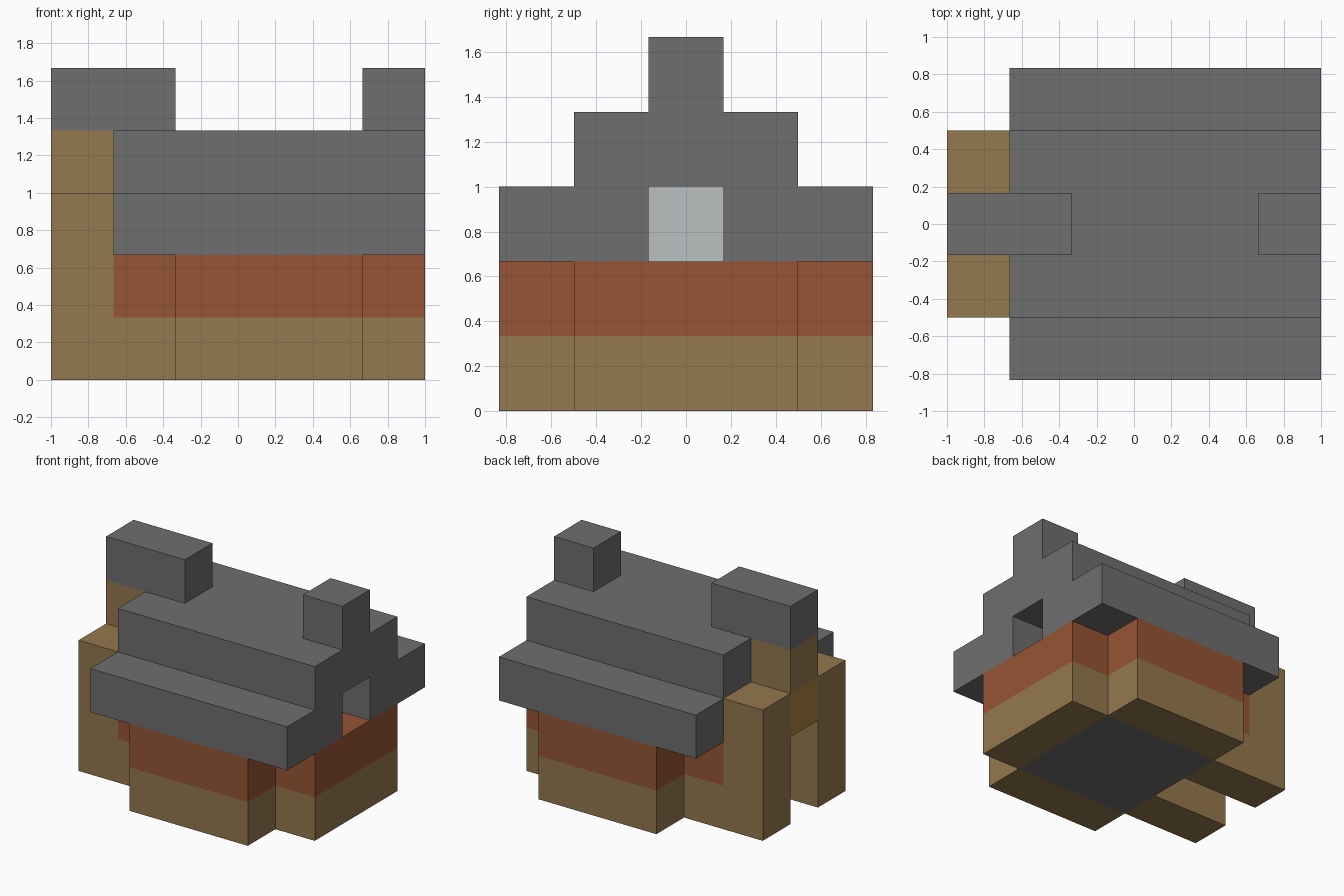
import bpy
import bmesh
from mathutils import Matrix, Vector

if "Cube" in bpy.data.objects:
    bpy.data.objects.remove(bpy.data.objects["Cube"], do_unlink=True)

U = 1 / 3                      # one building block
ORIGIN = Vector((-1, -2.5 * U, 0))


def material(name, r, g, b):
    m = bpy.data.materials.new(name)
    m.use_nodes = True
    m.diffuse_color = (r, g, b, 1)
    bsdf = next(n for n in m.node_tree.nodes if n.type == "BSDF_PRINCIPLED")
    bsdf.inputs["Base Color"].default_value = (r, g, b, 1)
    bsdf.inputs["Roughness"].default_value = 0.9
    return m


stone = material("grey stone", 0.156, 0.156, 0.156)
timber = material("brown timber", 0.296, 0.188, 0.076)
brick = material("orange brick", 0.305, 0.089, 0.034)
ochre = material("ochre wood", 0.39, 0.22, 0.047)
pale = material("pale grey", 0.503, 0.527, 0.527)


def blocks(name, mat, *boxes):
    """Boxes given as (x range, y range, z range) in block units."""
    bm = bmesh.new()
    for spans in boxes:
        lo = Vector([s[0] for s in spans]) * U + ORIGIN
        hi = Vector([s[1] for s in spans]) * U + ORIGIN
        bmesh.ops.create_cube(bm, size=1, matrix=Matrix.LocRotScale(
            (lo + hi) / 2, None, hi - lo))
    mesh = bpy.data.meshes.new(name)
    bm.to_mesh(mesh)
    bm.free()
    mesh.materials.append(mat)
    obj = bpy.data.objects.new(name, mesh)
    bpy.context.collection.objects.link(obj)
    return obj


# Walls: timber below, brick above, with a doorway in the -x wall
footprints = {
    "front_wall": ((2, 5), (0, 1)),
    "back_wall": ((2, 5), (4, 5)),
    "gable_wall": ((5, 6), (1, 4)),
    "door_wall_front": ((1, 2), (1, 2)),
    "door_wall_back": ((1, 2), (3, 4)),
}
for name, (xs, ys) in footprints.items():
    blocks(name + "_base", timber, (xs, ys, (0, 1)))
    blocks(name + "_brick", brick, (xs, ys, (1, 2)))

# Floor
blocks("floor", stone, ((2, 5), (1, 4), (0, 0.06)))

# Porch posts, lintel and the block below the long chimney
for name, y in (("front", 1), ("back", 3)):
    blocks("porch_post_" + name, timber, ((0, 1), (y, y + 1), (0, 3)))
blocks("porch_lintel", ochre, ((0, 2), (2, 3), (2, 3)))
blocks("chimney_base", timber, ((0, 1), (2, 3), (3, 4)))
blocks("inner_panel", pale, ((2, 2.02), (2, 3), (2, 3)))

# Stepped roof, with a window opening in the +x gable
blocks("roof_eaves", stone, *[((1, 6), (y, y + 1), (2, 3)) for y in (0, 4)])
blocks("roof_top", stone, ((1, 6), (1, 4), (3, 4)))
blocks("roof_gables", stone,
       *[((x, x + 1), (y, y + 1), (2, 3)) for x in (1, 5) for y in (1, 3)])

# Chimneys
blocks("long_chimney", stone, ((0, 2), (2, 3), (4, 5)))
blocks("short_chimney", stone, ((5, 6), (2, 3), (4, 5)))
